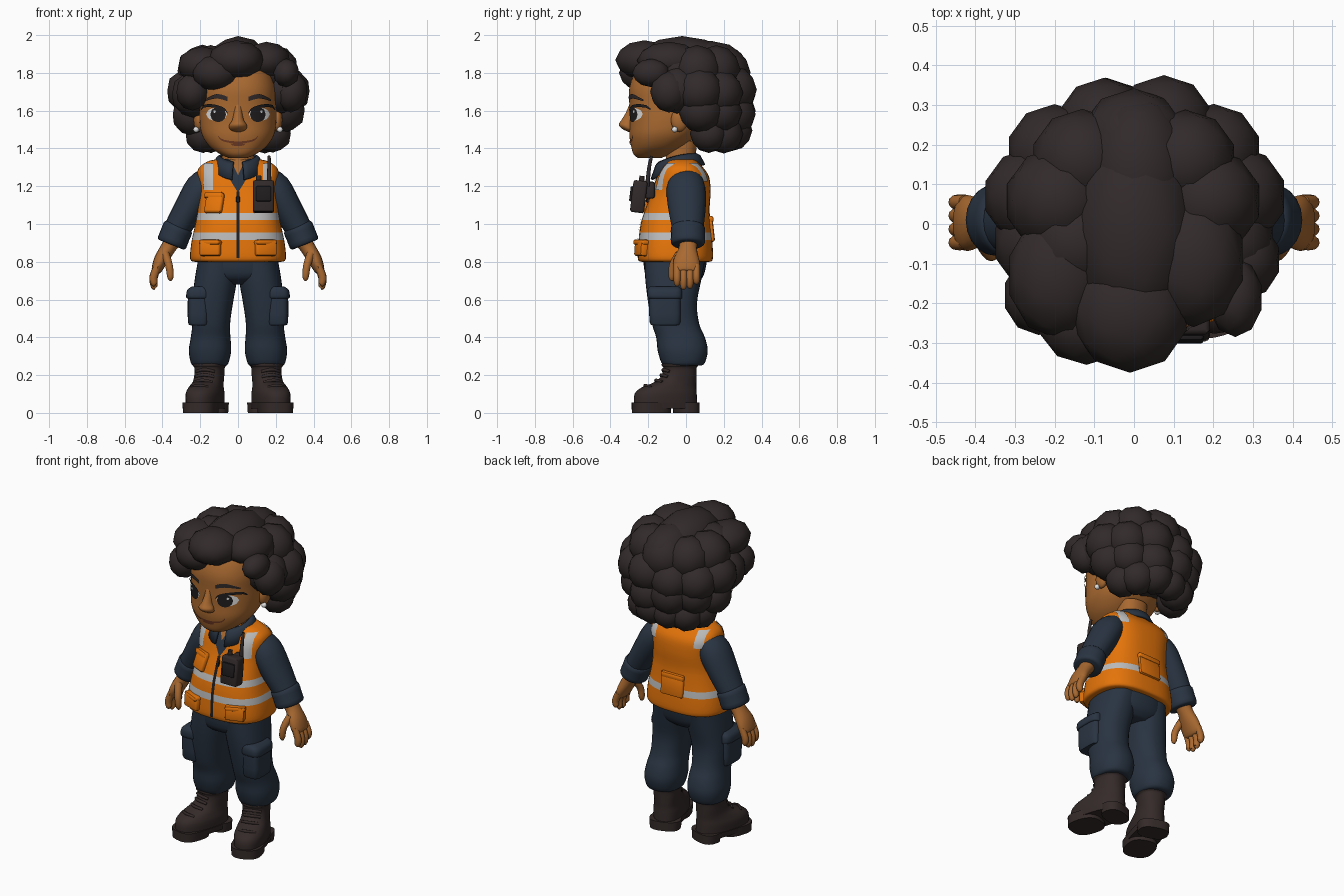
import bpy, bmesh, math, random
from math import sin, cos, pi, sqrt, radians
from mathutils import Vector, Matrix
from mathutils.bvhtree import BVHTree

random.seed(4)
cube = bpy.data.objects.get("Cube")
if cube:
    bpy.data.objects.remove(cube)


def material(name, *rgb):
    m = bpy.data.materials.new(name)
    m.use_nodes = True
    m.diffuse_color = (*rgb, 1)
    m.node_tree.nodes["Principled BSDF"].inputs["Base Color"].default_value = (*rgb, 1)
    return m


SKIN = material("warm brown skin", .4, .142, .03)
LIP = material("lip brown", .17, .045, .018)
HAIR = material("dark hair", .032, .023, .023)
NAVY = material("navy cloth", .022, .034, .054)
ORANGE = material("safety orange", .78, .175, .003)
SILVER = material("reflective silver", .5, .5, .5)
BOOT = material("boot leather", .034, .023, .022)
BLACK = material("charcoal", .014, .012, .013)
WHITE = material("white", .75, .75, .75)
SIDES = (("left", 1), ("right", -1))


def finish(name, mat, bm, s=1, M=None, recalc=True):
    """Turn a bmesh into a smooth object, mirrored in x when s is -1."""
    if M:
        bm.transform(M)
    if s < 0:
        bm.transform(Matrix.Diagonal((-1, 1, 1, 1)))
        bmesh.ops.reverse_faces(bm, faces=bm.faces)
    if recalc:
        bmesh.ops.recalc_face_normals(bm, faces=bm.faces)
    me = bpy.data.meshes.new(name)
    bm.to_mesh(me)
    bm.free()
    me.materials.append(mat)
    me.shade_smooth()
    me.set_sharp_from_angle(angle=radians(45))
    ob = bpy.data.objects.new(name, me)
    bpy.context.collection.objects.link(ob)
    return ob


def skin_rings(rings, closed=True):
    """Bridge rows of points with quads; closed rows wrap and get caps."""
    bm = bmesh.new()
    rows = [[bm.verts.new(p) for p in r] for r in rings]
    n = len(rows[0])
    for a, b in zip(rows, rows[1:]):
        for i in range(n if closed else n - 1):
            j = (i + 1) % n
            bm.faces.new((a[i], a[j], b[j], b[i]))
    if closed:
        bm.faces.new(rows[0])
        bm.faces.new(rows[-1])
    return bm


def smooth(rows, k):
    """Catmull-Rom rows so that a short profile becomes a soft one."""
    out = []
    for i in range(len(rows) - 1):
        a, b, c, d = (rows[min(max(i + o, 0), len(rows) - 1)] for o in (-1, 0, 1, 2))
        for t in (j / k for j in range(k)):
            out.append([q + t / 2 * (r - p + t * (2*p - 5*q + 4*r - w + t * (3*q - p - 3*r + w)))
                        for p, q, r, w in zip(a, b, c, d)])
    return out + [list(rows[-1])]


def loft(name, mat, rows, s=1, p=2.3, k=3, n=32, M=None):
    """Stacked rounded sections: z, centre x, half width, front y, back y."""
    def power(v):
        return math.copysign(abs(v) ** (2 / p), v)
    angles = [2 * pi * i / n for i in range(n)]
    rings = [[(cx + rx * power(cos(a)), (f + b) / 2 + (b - f) / 2 * power(sin(a)), z) for a in angles]
             for z, cx, rx, f, b in smooth(rows, k)]
    return finish(name, mat, skin_rings(rings), s, M)


def tube(name, mat, rows, s=1, k=3, n=12, M=None):
    """Sections along a path: x, y, z, thickness radius, radius across y."""
    rows = smooth(rows, k)
    pts = [Vector(r[:3]) for r in rows]
    rings = []
    for i, r in enumerate(rows):
        d = (pts[min(i + 1, len(pts) - 1)] - pts[max(i - 1, 0)]).normalized()
        side = (Vector((0, 1, 0)) - d * d.y).normalized()
        other = d.cross(side)
        rings.append([pts[i] + other * r[3] * cos(a) + side * r[4] * sin(a)
                      for a in (2 * pi * j / n for j in range(n))])
    return finish(name, mat, skin_rings(rings), s, M)


def balls(name, mat, items, s=1, detail=3):
    """One object of ellipsoids given as (centre, radii)."""
    bm = bmesh.new()
    for c, r in items:
        bmesh.ops.create_icosphere(bm, subdivisions=detail, radius=1,
                                   matrix=Matrix.Translation(c) @ Matrix.Diagonal((*r, 1)))
    return finish(name, mat, bm, s)


def box(name, mat, c, size, s=1, turn=None, bevel=.012):
    bm = bmesh.new()
    bmesh.ops.create_cube(bm, size=1, matrix=Matrix.Diagonal((*size, 1)))
    bmesh.ops.bevel(bm, geom=bm.edges[:], offset=bevel, segments=2, affect='EDGES', profile=.5)
    return finish(name, mat, bm, s, Matrix.Translation(c) @ (turn or Matrix()))


def tree_of(ob):
    return BVHTree.FromPolygons([v.co for v in ob.data.vertices], [p.vertices[:] for p in ob.data.polygons])


def touch(tree, x, z, d=1):
    hit = tree.ray_cast(Vector((x, -2 * d, z)), Vector((0, d, 0)))
    return hit if hit[0] else tree.find_nearest(Vector((x, -.1 * d, z)))


def decal(name, mat, tree, x0, x1, lo, hi, lift=.004, s=1, d=1):
    """Thin plate laid on a surface; lo and hi give its edges along t."""
    rows = []
    for t in (i / 12 for i in range(13)):
        x, row = x0 + (x1 - x0) * t, []
        for v in (j / 5 for j in range(6)):
            co, normal = touch(tree, x, lo(t) + (hi(t) - lo(t)) * v, d)[:2]
            row.append(co + normal * lift)
        rows.append(row)
    bm = skin_rings(rows, False)
    bm.normal_update()
    if sum(f.normal.y for f in bm.faces) * d > 0:
        bmesh.ops.reverse_faces(bm, faces=bm.faces)
    return finish(name, mat, bm, s, recalc=False)


def pocket(name, mat, tree, x, z, w, h, depth, d=1, s=1):
    co, normal = touch(tree, x, z, d)[:2]
    return box(name, mat, co, (w, depth, h), s, normal.to_track_quat('Y', 'Z').to_matrix().to_4x4())


# Head, neck and face
head = loft("head", SKIN, [(1.35, 0, .05, -.255, -.13), (1.37, 0, .095, -.278, -.08), (1.41, 0, .15, -.29, -.01),
            (1.47, 0, .19, -.3, .06), (1.54, 0, .203, -.298, .1), (1.63, 0, .203, -.3, .13),
            (1.73, 0, .2, -.298, .14), (1.83, 0, .16, -.25, .12), (1.89, 0, .07, -.15, .05)], k=4, n=48)
face = tree_of(head)
loft("neck", SKIN, [(1.22, 0, .1, -.13, .07), (1.32, 0, .085, -.11, .05), (1.44, 0, .085, -.1, .06)])
loft("nose", SKIN, [(1.488, 0, .02, -.305, -.27), (1.502, 0, .044, -.335, -.27), (1.525, 0, .046, -.356, -.27),
                    (1.55, 0, .031, -.342, -.27), (1.59, 0, .022, -.318, -.27), (1.64, 0, .018, -.297, -.27)],
     p=1.8, n=20)


def arc(t):
    return sqrt(max(0, 1 - (2 * t - 1) ** 2))


for side, s in SIDES:
    decal(side + "_eye_white", WHITE, face, .058, .166, lambda t: 1.58 - .034 * arc(t),
          lambda t: 1.583 + .032 * arc(t), .003, s)
    decal(side + "_iris", BLACK, face, .062, .143, lambda t: 1.58 - .04 * arc(t),
          lambda t: 1.58 + .038 * arc(t), .006, s)
    decal(side + "_eye_glint", WHITE, face, .113, .126, lambda t: 1.595 - .007 * arc(t),
          lambda t: 1.595 + .007 * arc(t), .008, s)
    decal(side + "_upper_lash", BLACK, face, .052, .188, lambda t: 1.583 + .028 * arc(t) + .02 * t * t,
          lambda t: 1.586 + .04 * arc(t) + .025 * t * t, .008, s)
    decal(side + "_eyebrow", HAIR, face, .055, .168, lambda t: 1.65 + .014 * sin(pi * t),
          lambda t: 1.674 + .02 * sin(pi * t) - .014 * t, .007, s)
    balls(side + "_ear", SKIN, [((.207, -.035, 1.55), (.028, .045, .062))], s)
    balls(side + "_earring", WHITE, [((.222, -.06, 1.5), (.016, .016, .016))], s, 2)
decal("smile", LIP, face, -.105, .105, lambda t: 1.463 - .036 * arc(t), lambda t: 1.47 - .032 * arc(t))
decal("lower_lip", LIP, face, -.04, .04, lambda t: 1.425 - .012 * arc(t), lambda t: 1.427, .003)

# Curly hair: a core, rows of broad curls round the back and a swept fringe
curls = [((0, .06, 1.71), (.29, .24, .24))]
for z, cy, r, size, reach, count in ((1.485, .105, .185, .1, 84, 6), (1.59, .065, .24, .116, 86, 6),
                                     (1.7, .05, .26, .12, 118, 8), (1.815, .05, .19, .135, 130, 7)):
    for i in range(count):
        a = radians(reach) * (2 * i / (count - 1) - 1)
        q = size * random.uniform(.94, 1.06)
        curls.append(((r * sin(a), cy + r * .8 * cos(a), z + random.uniform(-.015, .015)), (q, q, q)))
curls += [((0, -.02, 1.86), (.16, .25, .135)), ((.01, .13, 1.83), (.14, .2, .14)),
          ((-.01, -.22, 1.868), (.15, .155, .105)), ((-.12, -.24, 1.8), (.125, .115, .095)),
          ((-.24, -.18, 1.7), (.09, .1, .1)), ((-.19, -.13, 1.84), (.13, .16, .1)),
          ((.15, -.09, 1.865), (.13, .17, .1)), ((.255, -.185, 1.8), (.07, .1, .075)),
          ((.28, -.09, 1.7), (.09, .1, .11))]
balls("curly_hair", HAIR, curls, detail=2)

# Vest with reflective bands set by height
vest = loft("vest", ORANGE, [(.8, 0, .23, -.235, .125), (.815, 0, .253, -.255, .142), (.9, 0, .247, -.252, .14),
            (1, 0, .226, -.24, .13), (1.08, 0, .212, -.215, .125), (1.17, 0, .207, -.18, .13),
            (1.25, 0, .217, -.155, .122), (1.3, 0, .205, -.128, .09), (1.335, 0, .15, -.1, .06),
            (1.345, 0, .08, -.09, .05)], p=2.6, k=4, n=48)
torso = tree_of(vest)
bands = ((.915, .955), (1.02, 1.058))
vest.data.materials.append(SILVER)
bm = bmesh.new()
bm.from_mesh(vest.data)
for z in bands[0] + bands[1]:
    bmesh.ops.bisect_plane(bm, geom=bm.verts[:] + bm.edges[:] + bm.faces[:], plane_co=(0, 0, z), plane_no=(0, 0, 1))
for f in bm.faces:
    c = f.calc_center_median()
    lower, upper = (a < c.z < b for a, b in bands)
    f.material_index = int(lower or (upper and c.y < 0))
bm.to_mesh(vest.data)
bm.free()
decal("shirt_front", NAVY, torso, -.105, .105, lambda t: 1.165 + .17 * abs(2 * t - 1), lambda t: 1.34)
decal("neck_opening", SKIN, torso, -.04, .04, lambda t: 1.255 + .08 * abs(2 * t - 1), lambda t: 1.34, .008)
decal("zip", BLACK, torso, -.009, .009, lambda t: .82, lambda t: 1.17, .006)
pocket("zip_pull", BLACK, torso, 0, 1.13, .022, .045, .025)
pocket("chest_pocket", ORANGE, torso, -.125, 1.11, .1, .11, .035)
pocket("chest_pocket_flap", ORANGE, torso, -.125, 1.15, .106, .035, .044)
pocket("back_pocket", ORANGE, torso, 0, .97, .15, .13, .025, -1)
pocket("back_pocket_flap", ORANGE, torso, 0, 1.025, .155, .035, .034, -1)
for side, s in SIDES:
    pocket(side + "_hip_pocket", ORANGE, torso, .145, .872, .115, .085, .05, s=s)
    pocket(side + "_hip_pocket_flap", ORANGE, torso, .145, .902, .12, .03, .058, s=s)
    for d, word in ((1, "front"), (-1, "back")):
        decal(f"{side}_shoulder_band_{word}", SILVER, torso, .13, .178, lambda t: 1.18 if d > 0 else 1.225,
              lambda t: 1.318, .005, s, d)

# Shirt collar, open at the throat
rows = []
for i in range(29):
    a = radians(166) * (i / 14 - 1)
    front = (1 - cos(a)) / 2
    rows.append([(r * sin(a), -.045 + r * 1.05 * cos(a), z - drop * front ** 2)
                 for r, z, drop in ((.096, 1.375, .045), (.115, 1.365, .055), (.14, 1.315, .08))])
collar = finish("shirt_collar", NAVY, skin_rings(rows, False))
collar.modifiers.new("thickness", 'SOLIDIFY').thickness = .014

# Radio clipped on the chest
tilt = Matrix.Rotation(-.12, 4, 'X')
box("radio", HAIR, (.135, -.25, 1.145), (.112, .075, .17), turn=tilt)
box("radio_grille", BLACK, (.135, -.288, 1.16), (.08, .018, .08), turn=tilt, bevel=.006)
box("radio_clip", HAIR, (.135, -.195, 1.18), (.05, .06, .09))
tube("radio_antenna", HAIR, [(.165, -.205, 1.2, .012, .012), (.165, -.195, 1.3, .01, .01),
                             (.165, -.182, 1.36, .008, .008)])
tube("radio_knob", HAIR, [(.11, -.235, 1.22, .014, .014), (.11, -.233, 1.255, .014, .014)])

# Trousers seat
loft("trouser_seat", NAVY, [(.68, 0, .1, -.15, .05), (.72, 0, .205, -.21, .09), (.8, 0, .215, -.225, .11),
                            (.86, 0, .21, -.22, .11)])

for side, s in SIDES:
    # Arms, rolled cuffs and hands
    tube(side + "_sleeve", NAVY, [(.14, 0, 1.25, .065, .08), (.195, 0, 1.19, .085, .103),
                                  (.255, .005, 1.09, .08, .1), (.325, .01, .97, .07, .082)], s, n=20)
    tube(side + "_cuff", NAVY, [(.313, .01, .992, .068, .075), (.318, .01, .98, .08, .09), (.334, .01, .94, .08, .09),
                                (.35, .01, .9, .08, .09), (.354, .01, .89, .068, .075)], s, k=2, n=20)
    tube(side + "_palm", SKIN, [(.34, .01, .92, .045, .05), (.372, .01, .87, .04, .048), (.408, .003, .81, .037, .068),
                                (.432, .003, .755, .027, .068), (.437, .003, .745, .015, .05)], s, n=16)
    for i, length in enumerate((.08, .097, .092, .07)):
        y = -.047 + .034 * i
        tube(f"{side}_finger_{i + 1}", SKIN, [(.424, y, .78, .02, .019), (.447, y, .76 - length / 2, .021, .019),
             (.443, y, .763 - length, .017, .016), (.438, y, .755 - length, .006, .006)], s)
    tube(side + "_thumb", SKIN, [(.385, -.035, .84, .022, .024), (.365, -.07, .78, .02, .02),
                                 (.358, -.075, .72, .017, .017), (.36, -.073, .7, .006, .006)], s)
    # Trouser legs and cargo pockets
    loft(side + "_trouser_leg", NAVY, [(.25, .15, .085, -.11, .08), (.265, .15, .1, -.13, .1),
         (.33, .148, .112, -.15, .115), (.4, .145, .105, -.158, .1), (.47, .142, .1, -.18, .07),
         (.58, .135, .108, -.2, .058), (.7, .118, .112, -.215, .08), (.8, .105, .108, -.22, .1)], s)
    loft(side + "_cargo_pocket", NAVY, [(.465, .205, .04, -.17, -.045), (.48, .21, .055, -.192, -.028),
         (.63, .208, .057, -.197, -.028), (.645, .208, .05, -.19, -.035)], s, p=4)
    loft(side + "_cargo_flap", NAVY, [(.605, .208, .055, -.19, -.025), (.612, .21, .064, -.203, -.02),
         (.65, .207, .062, -.203, -.022), (.67, .195, .048, -.19, -.035)], s, p=4)
    # Boots turned outward, with a heel, tread and laces
    M = Matrix.Translation((.15, -.03, 0)) @ Matrix.Rotation(.3, 4, 'Z') @ Matrix.Translation((-.15, .03, 0))
    for part, low, front, back in (("sole", .022, -.288, .065), ("heel", 0, -.06, .067), ("tread", 0, -.292, -.09)):
        loft(f"{side}_boot_{part}", BOOT, [(low, .15, .088, front, back), (.055, .15, .092, front, back)],
             s, k=1, p=2.6, M=M)
    loft(side + "_boot", BOOT, [(.04, .15, .088, -.284, .06), (.1, .15, .09, -.28, .057), (.135, .15, .082, -.24, .055),
         (.165, .15, .076, -.165, .055), (.2, .15, .076, -.128, .055), (.24, .15, .078, -.12, .056),
         (.25, .15, .086, -.128, .064), (.272, .15, .084, -.126, .062)], s, M=M)
    for i, y in enumerate((-.225, -.165, -.135, -.125)):
        z = .145 + .028 * i
        tube(f"{side}_boot_lace_{i + 1}", BOOT, [(.1, y + .02, z - .01, .008, .008), (.15, y, z, .009, .009),
                                                (.2, y + .02, z - .01, .008, .008)], s, n=8, M=M)
